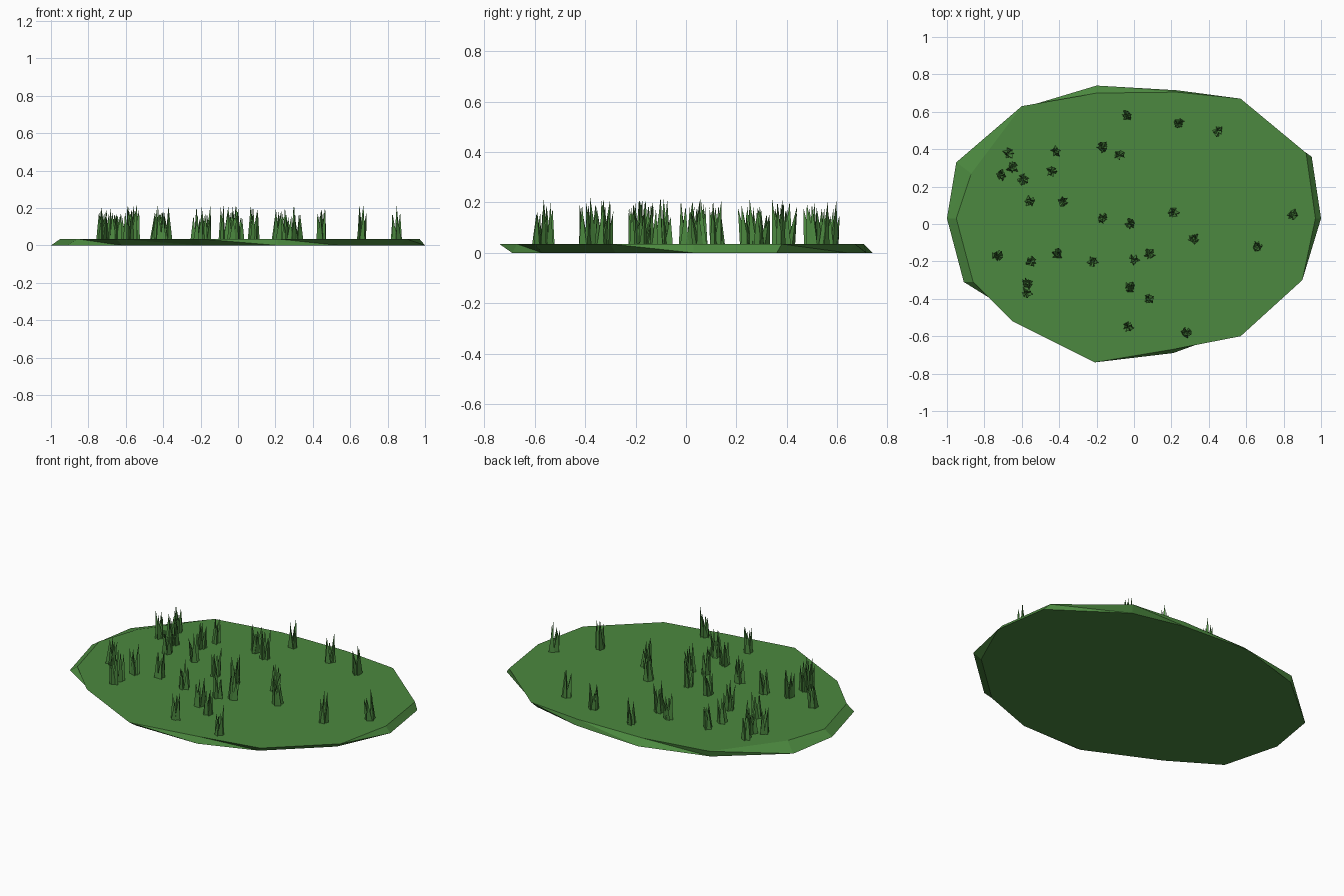
import bpy
import bmesh
import math
import random
from mathutils import Matrix, Vector

random.seed(7)

default_cube = bpy.data.objects.get("Cube")
if default_cube:
    bpy.data.objects.remove(default_cube, do_unlink=True)

TOP = 0.035


def make_material(name, colour):
    material = bpy.data.materials.new(name)
    material.use_nodes = True
    material.diffuse_color = colour
    shader = material.node_tree.nodes["Principled BSDF"]
    shader.inputs["Base Color"].default_value = colour
    shader.inputs["Roughness"].default_value = 0.9
    return material


def finish(name, bm, material):
    bmesh.ops.recalc_face_normals(bm, faces=bm.faces)
    mesh = bpy.data.meshes.new(name)
    bm.to_mesh(mesh)
    bm.free()
    mesh.materials.append(material)
    ob = bpy.data.objects.new(name, mesh)
    bpy.context.collection.objects.link(ob)
    return ob


grass_green = make_material("grass green", (0.072, 0.25, 0.05, 1))

# Ground slab: irregular rims whose walls lean in or out
upper_rim = [(-.95, .03), (-.87, .27), (-.6, .63), (-.2, .7), (.23, .705),
             (.57, .67), (.92, .38), (.97, .03), (.9, -.3), (.57, -.6),
             (.21, -.67), (-.21, -.74), (-.65, -.52), (-.86, -.31)]
lower_rim = [(-1, .03), (-.95, .33), (-.6, .62), (-.2, .74), (.23, .715),
             (.55, .64), (.95, .36), (1, .03), (.86, -.28), (.54, -.57),
             (.21, -.69), (-.2, -.69), (-.62, -.49), (-.91, -.31)]

bm = bmesh.new()
upper = [bm.verts.new((x, y, TOP)) for x, y in upper_rim]
lower = [bm.verts.new((x, y, 0)) for x, y in lower_rim]
bm.faces.new(upper)
bm.faces.new(lower)
for i in range(len(upper)):
    j = (i + 1) % len(upper)
    bm.faces.new((lower[i], lower[j], upper[j]))
    bm.faces.new((lower[i], upper[j], upper[i]))
finish("ground", bm, grass_green)


# Grass tufts: clusters of leaning three-sided blades
def add_blade(bm, base, tip, radius, turn):
    ring = []
    for k in range(3):
        angle = turn + k * math.tau / 3
        offset = Vector((math.cos(angle), math.sin(angle), 0)) * radius
        ring.append(bm.verts.new(base + offset))
    point = bm.verts.new(tip)
    bm.faces.new(ring)
    for k in range(3):
        bm.faces.new((ring[k], ring[(k + 1) % 3], point))


def make_tuft(x, y):
    bm = bmesh.new()
    spin = random.uniform(0, math.tau)
    lean = Matrix.Rotation(spin, 3, "Z") @ Vector((0.008, 0, 0))
    blades = 5
    for k in range(blades):
        angle = spin + k * math.tau / blades + random.uniform(-.3, .3)
        out = Vector((math.cos(angle), math.sin(angle), 0))
        base = out * random.uniform(.01, .018)
        height = random.uniform(.11, .185)
        tip = out * random.uniform(.015, .03) + lean + Vector((0, 0, height))
        add_blade(bm, base, tip, random.uniform(.015, .02),
                  random.uniform(0, math.tau))
    tuft = finish("grass_tuft", bm, grass_green)
    tuft.location = (x, y, TOP)


tuft_spots = [(-.04, .58), (.24, .54), (.45, .5), (-.67, .38), (-.42, .39),
              (-.17, .41), (-.08, .37), (-.65, .3), (-.71, .26), (-.59, .24),
              (-.44, .28), (-.56, .12), (-.38, .12), (-.17, .03), (-.02, 0),
              (.21, .06), (.85, .05), (.32, -.08), (.66, -.12), (-.73, -.17),
              (-.55, -.2), (-.41, -.16), (-.22, -.2), (0, -.19), (.08, -.16),
              (-.57, -.32), (-.57, -.37), (-.02, -.34), (.08, -.4),
              (-.03, -.55), (.28, -.58)]
for x, y in tuft_spots:
    make_tuft(x, y)
